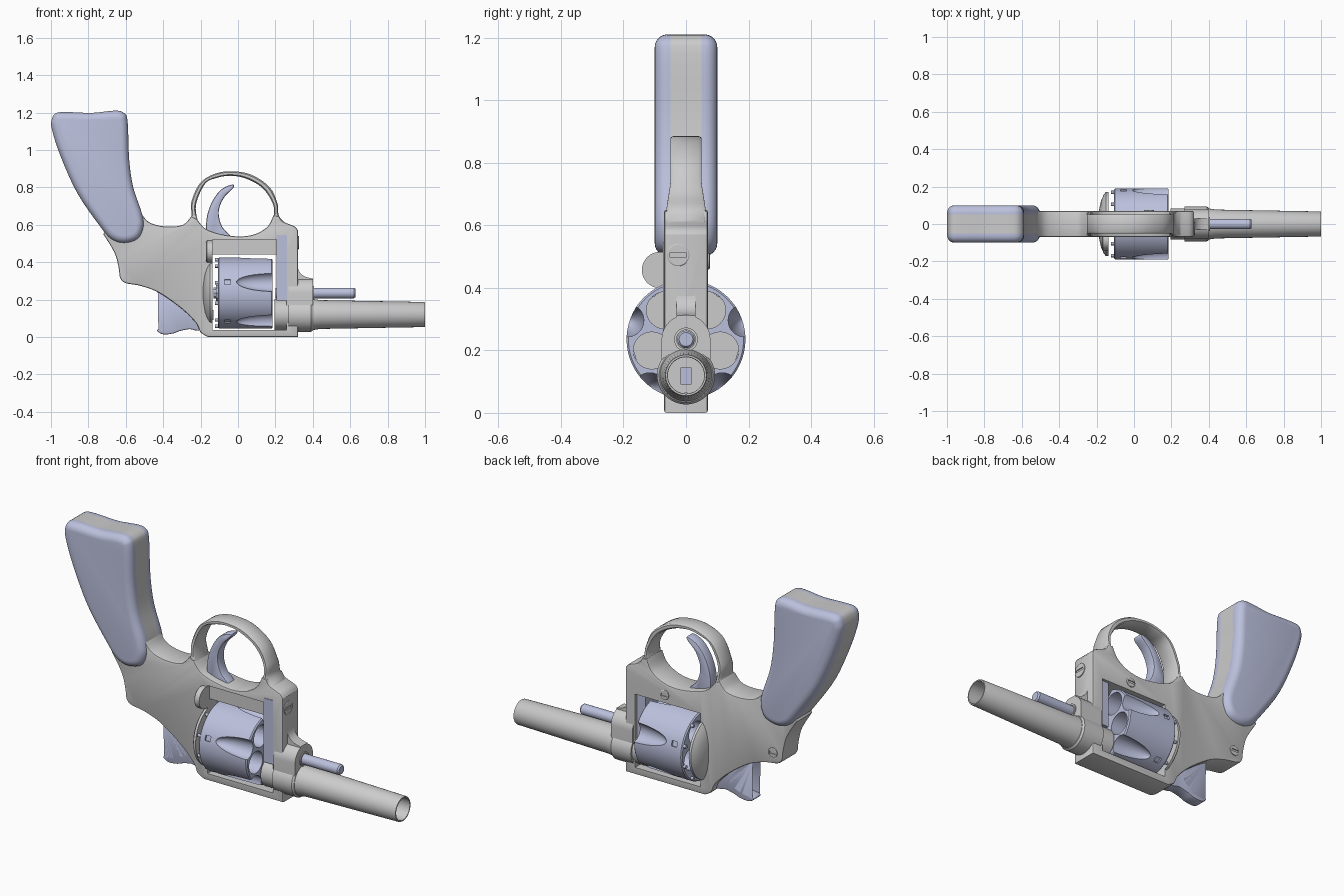
import bpy, bmesh, math
from mathutils import Vector

if "Cube" in bpy.data.objects:
    bpy.data.objects.remove(bpy.data.objects["Cube"])

blue = bpy.data.materials.new("blue_finish")
blue.diffuse_color = (0.50, 0.53, 0.72, 1)
blue.use_nodes = True
blue.node_tree.nodes["Principled BSDF"].inputs["Base Color"].default_value = blue.diffuse_color


def finish(name, bm, mat=None, cuts=(), angle=32):
    bmesh.ops.remove_doubles(bm, verts=bm.verts, dist=1e-5)
    bmesh.ops.recalc_face_normals(bm, faces=bm.faces)
    me = bpy.data.meshes.new(name)
    bm.to_mesh(me)
    bm.free()
    ob = bpy.data.objects.new(name, me)
    bpy.context.collection.objects.link(ob)
    bpy.ops.object.select_all(action='DESELECT')
    ob.select_set(True)
    bpy.context.view_layer.objects.active = ob
    for c in cuts:
        m = ob.modifiers.new("cut", 'BOOLEAN')
        m.object, m.operation, m.solver = c, 'DIFFERENCE', 'EXACT'
        bpy.ops.object.modifier_apply(modifier=m.name)
        bpy.data.objects.remove(c)
    if mat:
        ob.data.materials.clear()
        ob.data.materials.append(mat)
    bpy.ops.object.shade_smooth_by_angle(angle=math.radians(angle))
    return ob


def spline(pts, n=5, closed=False):
    p = [Vector(q) for q in pts]
    N, out = len(p), []
    get = (lambda i: p[i % N]) if closed else (lambda i: p[max(0, min(N - 1, i))])
    for i in range(N if closed else N - 1):
        a, b, c, d = get(i - 1), get(i), get(i + 1), get(i + 2)
        for k in range(n):
            t = k / n
            out.append(0.5 * (2*b + (c - a)*t + (2*a - 5*b + 4*c - d)*t*t + (3*b - a - 3*c + d)*t**3))
    return out if closed else out + [p[-1]]


def inset(p, d):
    N = len(p)
    area = sum(p[i].x * p[(i+1) % N].y - p[(i+1) % N].x * p[i].y for i in range(N))
    s, out = (1 if area > 0 else -1), []
    for i in range(N):
        a, b = (p[i] - p[i-1]).normalized(), (p[(i+1) % N] - p[i]).normalized()
        n = Vector((-a.y - b.y, a.x + b.x)).normalized()
        out.append(p[i] + n * s * d / max(0.5, n.dot(Vector((-a.y, a.x)))))
    return out


def loft(bm, loops, caps=True, closed=False):
    vs = [[bm.verts.new(v) for v in l] for l in loops]
    n = len(vs[0])
    for a, b in zip(vs, vs[1:] + ([vs[0]] if closed else [])):
        for i in range(n):
            bm.faces.new((a[i], a[(i+1) % n], b[(i+1) % n], b[i]))
    if caps and not closed:
        bm.faces.new(vs[0])
        bm.faces.new(vs[-1])


def prism(name, pts, rings, mat=None, cuts=(), angle=32):
    p = [Vector(q) for q in pts]
    bm = bmesh.new()
    loft(bm, [[(q.x, y, q.y) for q in inset(p, d)] for y, d in rings])
    return finish(name, bm, mat, cuts, angle)


def slab(w, c=0.01):
    return [(-w, c), (-w + c*.3, c*.3), (-w + c, 0), (w - c, 0), (w - c*.3, c*.3), (w, c)]


def lathe_into(bm, prof, y=0, z=0, closed=False, n=48):
    loft(bm, [[(x, y + r*math.cos(2*math.pi*i/n), z + r*math.sin(2*math.pi*i/n))
               for i in range(n)] for x, r in prof], True, closed)


def lathe(name, prof, y=0, z=0, closed=False, mat=None, n=48):
    bm = bmesh.new()
    lathe_into(bm, prof, y, z, closed, n)
    return finish(name, bm, mat)


def box(name, x0, x1, y0, y1, z0, z1, mat=None):
    return prism(name, [(x0, z0), (x1, z0), (x1, z1), (x0, z1)], [(y0, 0), (y1, 0)], mat)


CZ, BZ = 0.235, 0.12          # cylinder axis and barrel axis heights

# frame with window, bore and side recess
outline = (spline([(-.54, .70), (-.49, .625), (-.43, .597), (-.355, .59), (-.29, .602), (-.25, .645)])
           + spline([(-.22, .63), (-.18, .583), (-.12, .557), (-.04, .541), (.03, .538), (.1, .553),
                     (.16, .592), (.19, .65)])
           + spline([(.22, .645), (.24, .617), (.30, .592), (.32, .57)])
           + [Vector((.32, 0))]
           + spline([(-.16, 0), (-.2, .025), (-.225, .075), (-.3, .15), (-.42, .235), (-.52, .273),
                     (-.6, .288), (-.63, .315), (-.638, .37), (-.66, .45), (-.72, .55)])
           + [Vector((-.64, .68))])
prism("frame", outline, slab(.07, .008), cuts=[
    box("window_cutter", -.137, .26, -.2, .2, .038, .44),
    box("recess_cutter", -.137, .21, -.2, -.05, .42, .52),
    lathe("bore_cutter", [(.2, .07), (.4, .07)], 0, BZ)])

# trigger guard
outer = spline([(-.29, .58), (-.25, .64), (-.25, .72), (-.205, .82), (-.13, .87), (-.04, .886),
                (.07, .868), (.17, .8), (.212, .71), (.22, .645), (.28, .585)])
inner = spline([(-.19, .56), (-.22, .64), (-.222, .72), (-.175, .82), (-.115, .85), (-.04, .862),
                (.045, .846), (.13, .797), (.185, .715), (.19, .645), (.15, .57)])
loops = []
for o, i in zip(outer, inner):
    w = .05 + .019 * max(0, min(1, (.73 - o.y) / .12))
    sec = [(0, -w + .01), (.25, -w), (.75, -w), (1, -w + .01), (1, w - .01), (.75, w), (.25, w), (0, w - .01)]
    loops.append([(o.lerp(i, t).x, y, o.lerp(i, t).y) for t, y in sec])
bm = bmesh.new()
loft(bm, loops)
finish("trigger_guard", bm, angle=50)

# grip core and side panels
grip = spline([(-.995, 1.165), (-.97, 1.198), (-.9, 1.202), (-.78, 1.198), (-.66, 1.21), (-.61, 1.198),
               (-.59, 1.15), (-.582, .95), (-.56, .8), (-.515, .665), (-.505, .59), (-.535, .525),
               (-.61, .502), (-.68, .525), (-.74, .595), (-.86, .77), (-.95, .97), (-.995, 1.11)], 4, True)
prism("grip_core", grip, [(-.05, 0), (.05, 0)])
for s, side in ((-1, "front"), (1, "back")):
    rings = [(s*.045, 0)] + [(s*(.06 + .04*math.sin(k*math.pi/12)), .04*(1 - math.cos(k*math.pi/12)))
                             for k in range(7)]
    prism("grip_panel_" + side, grip, rings, blue)

# barrel, collar and rod lug
lathe("barrel", [(.195, .058), (.195, .083), (.40, .083), (.44, .077), (.995, .067), (1, .065), (1, .059)],
      0, BZ, True)
lathe("barrel_collar", [(.27, .075), (.27, .093), (.39, .093), (.4, .086), (.4, .075)], 0, BZ, True)
bm = bmesh.new()
arch = [(.078*math.cos(a), CZ + .078*math.sin(a)) for a in [math.pi*k/20 for k in range(21)]]
arch += [(-.078, .17), (-.05, .19), (.05, .19), (.078, .17)]
loft(bm, [[(x, y, z) for y, z in arch] for x in (.27, .4)])
finish("rod_lug", bm)
prism("lug_fillet", spline([(.315, .41), (.325, .355), (.355, .325), (.4, .312)]) +
      [Vector((.4, .21)), Vector((.315, .21))], [(-.03, 0), (.03, 0)])
lathe("rod_bushing", [(.39, .03), (.39, .038), (.405, .038), (.405, .03)], 0, CZ, True)
lathe("ejector_rod", [(.2, .028), (.62, .028), (.628, .022)], 0, CZ, mat=blue, n=32)

# crane
box("crane_bar", .207, .262, -.073, .055, .195, .44, blue)
box("crane_arm", .207, .262, -.073, -.02, .43, .545, blue)

# cylinder with five chambers, flutes and stop notches
bores, flutes = bmesh.new(), bmesh.new()
for k in range(5):
    a = math.radians(54 + 72*k)
    lathe_into(bores, [(-.3, .059), (.3, .059)], .115*math.cos(a), CZ + .115*math.sin(a), n=32)
    a += math.radians(36)
    c, s = math.cos(a), math.sin(a)
    prof = [(.2 - .21*math.cos(math.pi*j/16), .053*math.sin(math.pi*j/16)) for j in range(9)] + [(.3, .053)]
    lathe_into(flutes, [(x, max(r, .0005)) for x, r in prof], .197*c, CZ + .197*s, n=32)
    q = [(.18, -.014), (.22, -.014), (.22, .014), (.18, .014)]
    loft(flutes, [[(x, r*c - t*s, CZ + r*s + t*c) for r, t in q] for x in (-.072, -.04)])
bm = bmesh.new()
lathe_into(bm, [(-.107, .184), (-.101, .19), (.179, .19), (.185, .184)], 0, CZ, n=80)
finish("cylinder", bm, blue, [finish("chamber_cutter", bores), finish("flute_cutter", flutes)])

# ratchet and rear studs
lathe("ratchet", [(-.132, .03), (-.118, .03), (-.118, .045), (-.1, .045)], 0, CZ, mat=blue, n=10)
for k in range(10):
    a = math.radians(18 + 36*k)
    lathe("rear_stud_%d" % k, [(-.122, .009), (-.1, .009)], .178*math.cos(a), CZ + .178*math.sin(a),
          mat=blue, n=12)

# recoil shield, side lug and firing pin
lathe("recoil_shield", [(-.137, .172), (-.15, .172), (-.163, .155), (-.176, .125), (-.186, .08), (-.19, .02)], 0, CZ)
lathe("shield_lug", [(-.172, .05), (-.165, .058), (-.137, .058)], -.083, .457)
box("firing_pin", -.15, -.132, -.018, .018, .09, .145, blue)

# hammer
prism("hammer", spline([(-.2, .2), (-.43, .245), (-.37, .2), (-.31, .135), (-.295, .095), (-.33, .065),
                        (-.385, .05), (-.425, .043), (-.43, .03), (-.4, .014), (-.35, .018), (-.31, .032),
                        (-.26, .042), (-.2, .045)], 4, True), slab(.033, .006), blue)

# trigger
prism("trigger", spline([(-.03, .815), (-.09, .788), (-.14, .72), (-.168, .63), (-.16, .54), (-.08, .5), (-.03, .525),
                         (-.085, .59), (-.103, .67), (-.075, .745), (-.025, .797)], 5, True),
      slab(.03, .008), blue)

# screws
def screw(name, r, loc, axis):
    def part(bm, prof):
        lathe_into(bm, prof, n=32)
    bm, cut = bmesh.new(), bmesh.new()
    part(bm, [(-.01, r), (.004, r), (.006, r - .003)])
    loft(cut, [[(x, y, z) for y, z in ((-r*.75, -.006), (r*.75, -.006), (r*.75, .006), (-r*.75, .006))]
               for x in (.001, .02)])
    ob = finish(name, bm, None, [finish("slot_cutter", cut)])
    ob.location = loc
    ob.rotation_euler.z = axis

screw("front_screw", .036, (.32, -.025, .505), 0)
screw("side_screw_front", .026, (.08, .07, .485), math.pi/2)
screw("side_screw_rear", .026, (-.577, .07, .345), math.pi/2)
